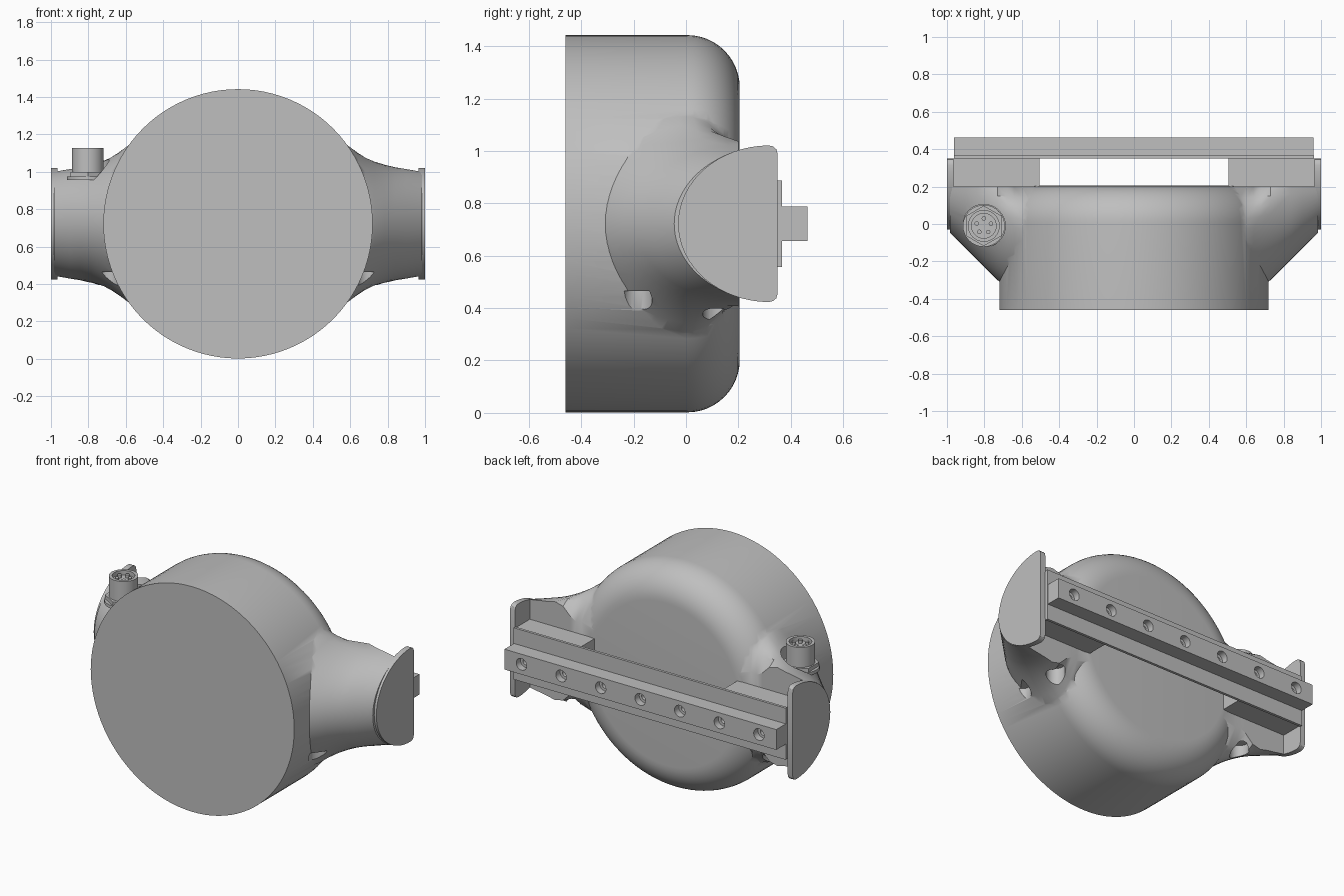
import bpy, bmesh, math
from mathutils import Matrix, Vector

if "Cube" in bpy.data.objects:
    bpy.data.objects.remove(bpy.data.objects["Cube"])

grey = bpy.data.materials.new("light grey")
grey.use_nodes = True
COL = (0.52, 0.52, 0.52, 1)
grey.diffuse_color = COL
grey.node_tree.nodes["Principled BSDF"].inputs["Base Color"].default_value = COL

CZ = 0.722  # height of the drum axis


def finish(name, bm):
    bmesh.ops.recalc_face_normals(bm, faces=bm.faces)
    me = bpy.data.meshes.new(name)
    bm.to_mesh(me)
    bm.free()
    me.materials.append(grey)
    ob = bpy.data.objects.new(name, me)
    bpy.context.collection.objects.link(ob)
    return ob


def box(name, x0, x1, y0, y1, z0, z1):
    bm = bmesh.new()
    bmesh.ops.create_cube(bm, size=1)
    bmesh.ops.scale(bm, vec=(x1 - x0, y1 - y0, z1 - z0), verts=bm.verts)
    bmesh.ops.translate(bm, vec=((x0 + x1) / 2, (y0 + y1) / 2, (z0 + z1) / 2), verts=bm.verts)
    return finish(name, bm)


def cyl(name, start, end, r, n=32):
    a, b = Vector(start), Vector(end)
    rot = (b - a).to_track_quat('Z', 'Y').to_matrix().to_4x4()
    bm = bmesh.new()
    bmesh.ops.create_cone(bm, cap_ends=True, segments=n, radius1=r, radius2=r,
                          depth=(b - a).length, matrix=Matrix.Translation((a + b) / 2) @ rot)
    return finish(name, bm)


def loft(name, rings):
    bm = bmesh.new()
    loops = [[bm.verts.new(p) for p in ring] for ring in rings]
    n = len(loops[0])
    for a, b in zip(loops, loops[1:]):
        for i in range(n):
            j = (i + 1) % n
            bm.faces.new((a[i], a[j], b[j], b[i]))
    bm.faces.new(loops[0])
    bm.faces.new(loops[-1])
    return finish(name, bm)


def select(ob):
    bpy.ops.object.select_all(action='DESELECT')
    ob.select_set(True)
    bpy.context.view_layer.objects.active = ob


def combine(ob, tool, op):
    tool.hide_render = True
    select(ob)
    m = ob.modifiers.new("bool", 'BOOLEAN')
    m.operation, m.solver, m.object = op, 'EXACT', tool
    bpy.ops.object.modifier_apply(modifier=m.name)
    bpy.data.objects.remove(tool)


def smooth(ob, angle=32):
    select(ob)
    bpy.ops.object.shade_smooth_by_angle(angle=math.radians(angle))


# Drum with a rounded rear edge, as rings along its axis
BACK, FILLET, SEG = 0.205, 0.2, 96
profile = [(-0.46, 0.72)]
for k in range(13):
    t = math.pi / 2 * k / 12
    profile.append((BACK - FILLET + FILLET * math.sin(t), 0.72 - FILLET + FILLET * math.cos(t)))
drum = loft("drum_housing", [[(r * math.cos(2 * math.pi * i / SEG), y,
                               CZ + r * math.sin(2 * math.pi * i / SEG)) for i in range(SEG)]
                             for y, r in profile])

# Side arms: x, widest y, front y, half height, rear falloff
SECTIONS = [(0.4, 0.0, -0.40, 0.40, 0.22), (0.5, 0.0, -0.40, 0.48, 0.22),
            (0.6, 0.0, -0.40, 0.41, 0.245), (0.64, 0.04, -0.37, 0.38, 0.2),
            (0.68, 0.08, -0.34, 0.355, 0.17), (0.73, 0.14, -0.3, 0.333, 0.14),
            (0.787, 0.2, -0.243, 0.315, 0.1), (0.84, 0.23, -0.19, 0.303, 0.1),
            (0.9, 0.26, -0.13, 0.296, 0.1), (0.985, 0.32, -0.045, 0.294, 0.1)]


def half_outline(yc, yf, h, ab, y_end, n=16):
    pts = []
    for k in range(1, n + 1):
        y = yf + (y_end - yf) * (1 - math.cos(math.pi / 2 * k / n))
        d = (yc - y) / (yc - yf) if y < yc else (y - yc) / ab
        pts.append((y, h * math.sqrt(max(0, 1 - d * d))))
    return pts


def ring(x, yf, pts):
    return ([(x, y, CZ - z) for y, z in reversed(pts)] + [(x, yf, CZ)]
            + [(x, y, CZ + z) for y, z in pts])


for s in (-1, 1):
    arm = loft("arm", [ring(s * x, yf, half_outline(yc, yf, h, ab, 0.2))
                       for x, yc, yf, h, ab in SECTIONS])
    combine(drum, arm, 'UNION')

# Drilled holes under the arms
for s in (-1, 1):
    for y in (-0.185, 0.12):
        combine(drum, cyl("hole", (s * 0.695, y, 0.2), (s * 0.695, y, 0.465), 0.056), 'DIFFERENCE')

# Flat seat for the connector
PX, PY = -0.803, -0.01
combine(drum, cyl("seat", (PX, PY, 0.965), (PX, PY, 1.2), 0.115), 'DIFFERENCE')
smooth(drum)

for s, side in ((-1, "right"), (1, "left")):
    # End plates with rounded rear corners
    pts = half_outline(0.32, -0.03, 0.299, 0.1, 0.315)
    pts += [(0.333, 0.295), (0.345, 0.284), (0.35, 0.265)]
    plate = loft(side + "_end_plate", [ring(s * x, -0.03, pts) for x in (0.965, 1.0)])
    smooth(plate)
    # Spacer blocks behind the arms
    xs = sorted((s * 0.505, s * 0.966))
    box(side + "_spacer", xs[0], xs[1], 0.19, 0.351, CZ - 0.155, CZ + 0.155)

# Rear mounting plate and rail
box("mounting_plate", -0.963, 0.963, 0.35, 0.367, CZ - 0.165, CZ + 0.165)
rail = box("rail", -0.963, 0.96, 0.366, 0.463, CZ - 0.065, CZ + 0.065)
for i in range(-3, 4):
    x = i * 0.28
    combine(rail, cyl("bore", (x, 0.42, CZ), (x, 0.5, CZ), 0.037), 'DIFFERENCE')
    combine(rail, cyl("bolt", (x, 0.38, CZ), (x, 0.43, CZ), 0.02, 20), 'DIFFERENCE')
smooth(rail)

# Round connector: washer, nut, socket and pins
smooth(cyl("connector_washer", (PX, PY, 0.955), (PX, PY, 0.975), 0.112))
cyl("connector_nut", (PX, PY, 0.97), (PX, PY, 1.0), 0.108, 6)
socket = cyl("connector_socket", (PX, PY, 0.96), (PX, PY, 1.128), 0.085, 48)
combine(socket, cyl("cup", (PX, PY, 1.1), (PX, PY, 1.2), 0.066, 48), 'DIFFERENCE')
smooth(socket)
for i in range(5):
    a = 2 * math.pi * i / 5 + 0.3
    x, y = PX + 0.04 * math.cos(a), PY + 0.04 * math.sin(a)
    smooth(cyl("connector_pin", (x, y, 1.09), (x, y, 1.12), 0.012, 16))
